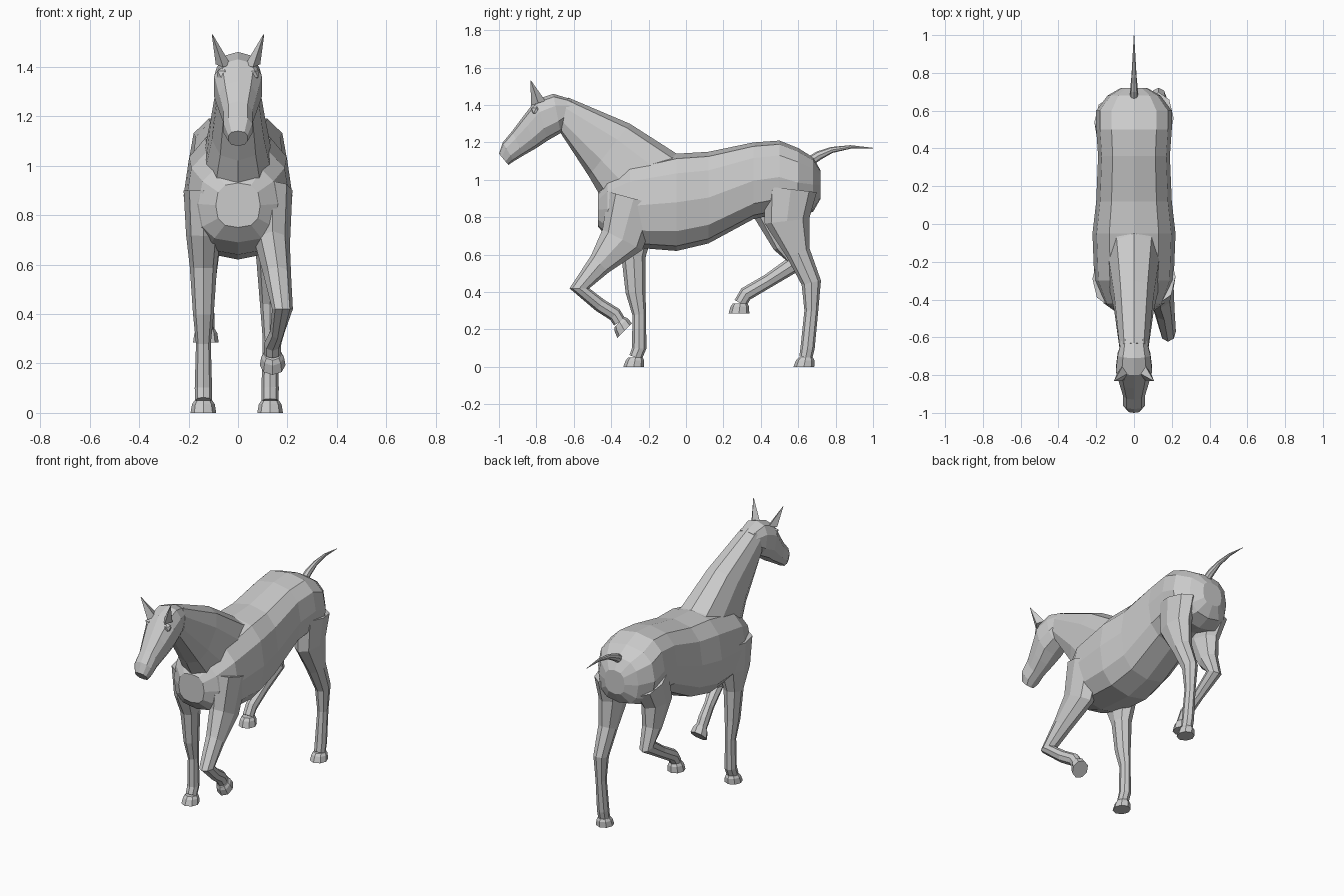
import bpy
import bmesh
from math import sin, cos, tau, copysign
from mathutils import Vector

default_cube = bpy.data.objects.get("Cube")
if default_cube:
    bpy.data.objects.remove(default_cube, do_unlink=True)

grey = bpy.data.materials.new("plain grey")
grey.use_nodes = True
shade = (.6, .6, .6, 1)
grey.diffuse_color = shade
grey.node_tree.nodes["Principled BSDF"].inputs["Base Color"].default_value = shade


def finish(name, bm):
    """Turn a bmesh into a flat shaded object."""
    bmesh.ops.recalc_face_normals(bm, faces=bm.faces)
    mesh = bpy.data.meshes.new(name)
    bm.to_mesh(mesh)
    bm.free()
    mesh.materials.append(grey)
    part = bpy.data.objects.new(name, mesh)
    bpy.context.collection.objects.link(part)
    return part


def outline(sides, power):
    """Unit cross-section; a lower power gives a squarer shape."""
    def swell(value):
        return copysign(abs(value) ** power, value)
    angles = [tau * i / sides for i in range(sides)]
    return [(swell(sin(angle)), swell(cos(angle))) for angle in angles]


def loft(name, rings, sides, power=1):
    """Skin rings given as (centre, height vector, half width)."""
    bm = bmesh.new()
    section = outline(sides, power)
    loops = []
    for centre, up, width in rings:
        loops.append([bm.verts.new(centre + up * b + Vector((width * a, 0, 0)))
                      for a, b in section])
    for first, second in zip(loops, loops[1:]):
        for i in range(sides):
            bm.faces.new((first[i - 1], first[i], second[i], second[i - 1]))
    bm.faces.new(loops[0])
    bm.faces.new(loops[-1])
    return finish(name, bm)


def trunk(name, stations, sides, power):
    """Stations are (top y, top z, bottom y, bottom z, half width)."""
    rings = []
    for top_y, top_z, low_y, low_z, width in stations:
        top = Vector((0, top_y, top_z))
        low = Vector((0, low_y, low_z))
        rings.append(((top + low) / 2, (top - low) / 2, width))
    return loft(name, rings, sides, power)


def limb(name, path, sizes, sides=8):
    """Sweep (half width, half depth) sizes square to a path."""
    points = [Vector(point) for point in path]
    rings = []
    for i, (width, depth) in enumerate(sizes):
        before = points[max(i - 1, 0)]
        after = points[min(i + 1, len(points) - 1)]
        along = after - before
        across = Vector((0, -along.z, along.y)).normalized()
        rings.append((points[i], across * depth, width))
    return loft(name, rings, sides)


# Sizes shared by all legs: shoulder or thigh, elbow or stifle, forearm or
# gaskin, knee or hock, cannon, fetlock, pastern
LEG_SIZES = [(.08, .14), (.07, .12), (.055, .065), (.042, .053),
             (.03, .037), (.035, .038), (.034, .035)]
KNEE_SHARE = [0, 0, .5, 1, .5, 0, 0]
FLAT = Vector((0, 1, 0))


def leg(name, x, joints, sole, heel=FLAT, bow=0):
    """One leg and its flared hoof; heel is the sole's toe-to-heel direction."""
    path = [(x + bow * share, y, z) for (y, z), share in zip(joints, KNEE_SHARE)]
    limb(name + "_leg", path, LEG_SIZES)
    top, bottom = Vector(path[-1]), Vector((x, *sole))
    hoof_rings = []
    for step, flare in ((0, .036), (.3, .046), (1, .052)):
        hoof_rings.append((top.lerp(bottom, step), heel * flare * 1.07, flare))
    loft(name + "_hoof", hoof_rings, 8)


# Torso: chest, barrel, croup and rump as (y, top, bottom, half width)
torso = [(-.47, .93, .75, .09), (-.42, 1, .69, .16), (-.3, 1.08, .64, .21),
         (-.05, 1.14, .62, .22), (.12, 1.15, .66, .2), (.36, 1.2, .79, .19),
         (.5, 1.21, .82, .2), (.6, 1.17, .8, .2), (.68, 1.12, .83, .14),
         (.72, 1.05, .9, .07)]
trunk("torso", [(y, top, y, low, width) for y, top, low, width in torso], 12, .75)

# Neck from withers to poll
trunk("neck", [(.05, 1.12, -.36, .78, .15), (-.05, 1.14, -.45, .9, .14),
               (-.3, 1.3, -.52, 1.02, .11), (-.63, 1.44, -.67, 1.25, .08)], 10, .8)

# Head tapering to the muzzle
trunk("head", [(-.61, 1.43, -.64, 1.31, .07), (-.71, 1.46, -.67, 1.25, .09),
               (-.8, 1.43, -.74, 1.21, .1), (-.87, 1.34, -.8, 1.17, .08),
               (-.93, 1.26, -.87, 1.13, .06), (-.98, 1.2, -.92, 1.1, .06),
               (-1, 1.14, -.95, 1.08, .04)], 10, .8)

# Eye ridges and pointed ears on both sides
for side, word in ((1, "left"), (-1, "right")):
    bm = bmesh.new()
    bmesh.ops.create_icosphere(bm, subdivisions=1, radius=.03)
    ridge = finish(word + "_eye_ridge", bm)
    ridge.location = (side * .06, -.8, 1.37)
    limb(word + "_ear", [(side * .06, -.79, 1.41), (side * .104, -.83, 1.53)],
         [(.03, .04), (.002, .002)], sides=4)

# Tail lifted behind the rump, thinning to a point
tail = [(.65, 1.09), (.71, 1.13), (.78, 1.16), (.88, 1.176), (1, 1.17)]
tail_sizes = [(.023 * fade, .027 * fade) for fade in (1, .9, .6, .35, .05)]
limb("tail", [(0, y, z) for y, z in tail], tail_sizes)

# Two planted legs
leg("right_front", -.14,
    [(-.29, .9), (-.29, .72), (-.28, .59), (-.27, .4), (-.25, .28), (-.25, .1),
     (-.27, .05)], sole=(-.28, 0))
leg("left_hind", .13,
    [(.56, .95), (.54, .78), (.6, .61), (.67, .45), (.67, .3), (.65, .1),
     (.64, .05)], sole=(.63, 0))

# Two lifted legs
leg("left_front", .14,
    [(-.28, .9), (-.34, .68), (-.46, .55), (-.57, .42), (-.46, .33), (-.38, .28),
     (-.355, .24)], sole=(-.328, .193),
    heel=Vector((0, 1, 1)).normalized(), bow=.04)
leg("right_hind", -.13,
    [(.54, .95), (.48, .8), (.53, .65), (.58, .55), (.44, .46), (.32, .39),
     (.29, .34)], sole=(.283, .285))
